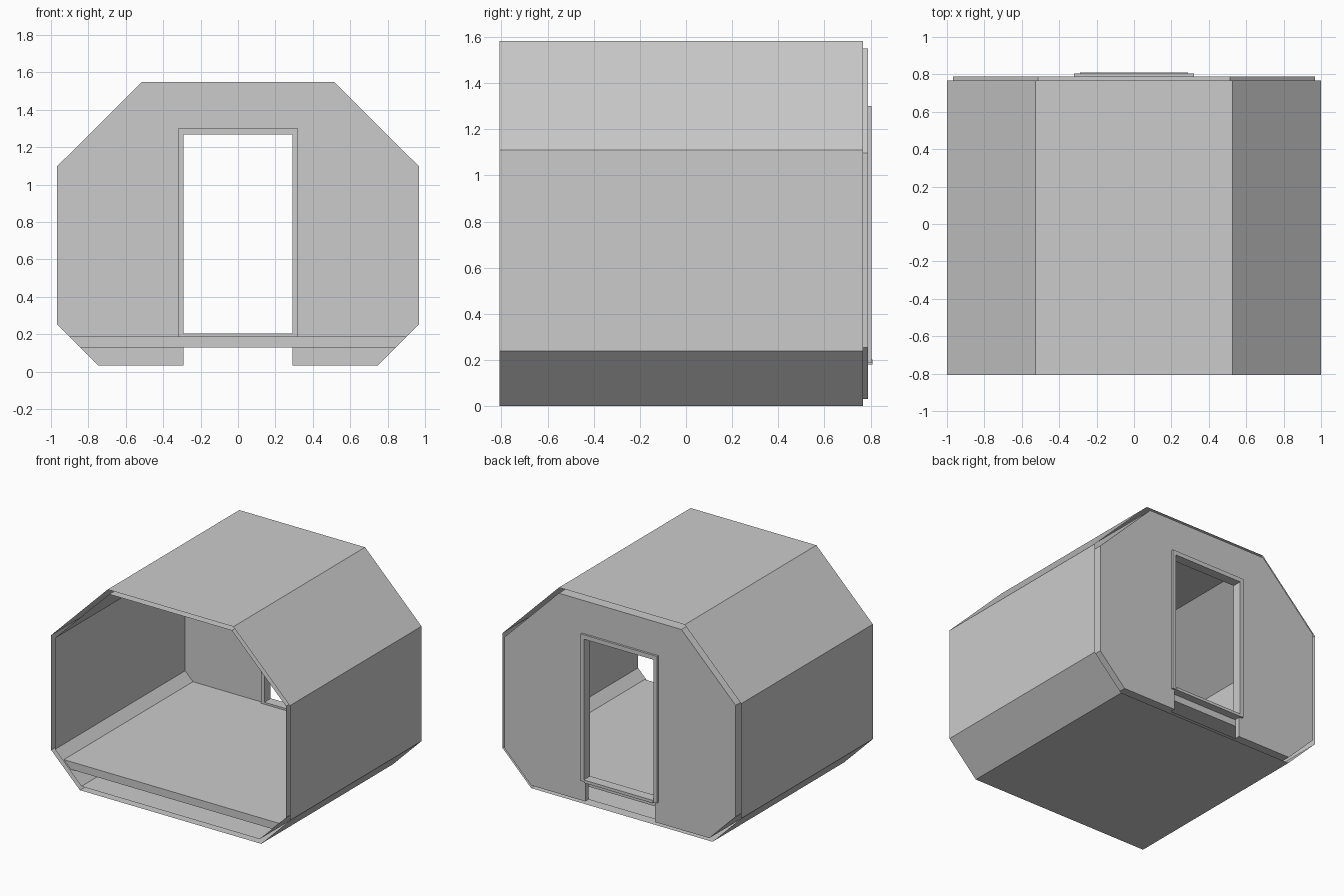
import bpy, bmesh

if "Cube" in bpy.data.objects:
    bpy.data.objects.remove(bpy.data.objects["Cube"])

T = 0.032            # gap between outer skin and inner lining
K = 0.4142 * T       # corner shift of an inset 45 degree chamfer


def finish(name, bm):
    bmesh.ops.remove_doubles(bm, verts=bm.verts, dist=1e-5)
    me = bpy.data.meshes.new(name)
    bm.to_mesh(me)
    bm.free()
    ob = bpy.data.objects.new(name, me)
    bpy.context.collection.objects.link(ob)
    return ob


def mirrored(half):
    # half profile on +x, listed bottom to top, closed round to -x
    return half + [(-x, z) for x, z in reversed(half)]


def sweep(bm, pts, y0, y1):
    # side walls of a profile swept along y; returns the two end loops
    a = [bm.verts.new((x, y0, z)) for x, z in pts]
    b = [bm.verts.new((x, y1, z)) for x, z in pts]
    n = len(pts)
    for i in range(n):
        j = (i + 1) % n
        bm.faces.new((a[i], a[j], b[j], b[i]))
    return a, b


def tube(name, pts, y0, y1, inward=False):
    bm = bmesh.new()
    sweep(bm, pts, y0, y1)
    if inward:
        bmesh.ops.reverse_faces(bm, faces=bm.faces)
    return finish(name, bm)


def solid(name, pts, y0, y1):
    bm = bmesh.new()
    a, b = sweep(bm, pts, y0, y1)
    bm.faces.new(a[::-1])
    bm.faces.new(b)
    bmesh.ops.recalc_face_normals(bm, faces=bm.faces)
    return finish(name, bm)


def ring(name, outer, inner, y0, y1):
    bm = bmesh.new()
    oa, ob = sweep(bm, outer, y0, y1)
    ia, ib = sweep(bm, inner, y0, y1)
    n = len(outer)
    for o, i in ((oa, ia), (ob, ib)):
        for k in range(n):
            j = (k + 1) % n
            bm.faces.new((o[k], o[j], i[j], i[k]))
    bmesh.ops.recalc_face_normals(bm, faces=bm.faces)
    return finish(name, bm)


# Octagonal skin and lining, open at both ends with no rim
outer_half = [(0.76, 0), (1, 0.24), (1, 1.11), (0.527, 1.582)]
inner_half = [(0.76 - K, T), (1 - T, 0.24 + K), (1 - T, 1.11 - K), (0.527 - K, 1.582 - T)]
tube("outer_shell", mirrored(outer_half), -0.808, 0.768)
tube("inner_lining", mirrored(inner_half), -0.808, 0.75, inward=True)

# Floor slab wedged between the lower chamfers
chamfer_x = lambda z: inner_half[0][0] + z - T
solid("floor_slab", mirrored([(chamfer_x(z), z) for z in (0.13, 0.188)]), -0.795, 0.75)

# Rear wall with a doorway open at the bottom
DOOR = 0.292
solid("rear_wall", mirrored([(DOOR, 1.27), (DOOR, T)] + inner_half), 0.75, 0.788)

# Door frame and sill
ring("door_frame",
     mirrored([(0.32, 0.187), (0.32, 1.30)]),
     mirrored([(DOOR - 0.001, 0.203), (DOOR - 0.001, 1.267)]), 0.732, 0.804)
solid("door_sill", mirrored([(0.29, 0.181), (0.29, 0.203)]), 0.735, 0.809)
